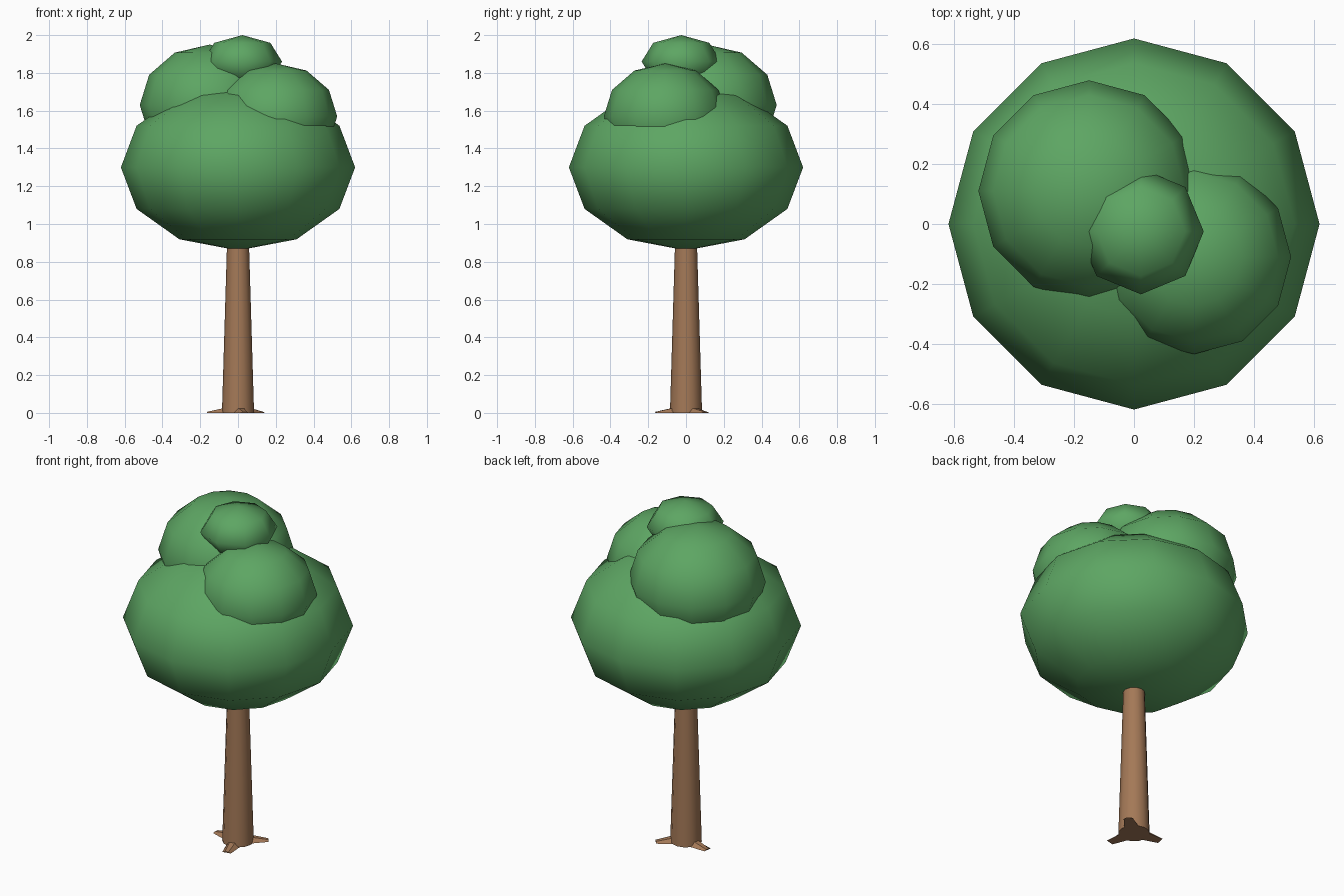
import bpy
import bmesh
from math import radians
from mathutils import Matrix, Vector

cube = bpy.data.objects.get("Cube")
if cube:
    bpy.data.objects.remove(cube, do_unlink=True)


def make_material(name, rgb):
    mat = bpy.data.materials.new(name)
    mat.use_nodes = True
    colour = (*rgb, 1)
    mat.diffuse_color = colour
    mat.node_tree.nodes["Principled BSDF"].inputs["Base Color"].default_value = colour
    return mat


leaf_green = make_material("leaf green", (0.11, 0.38, 0.125))
bark_brown = make_material("bark brown", (0.37, 0.19, 0.095))


def finish(bm, name, mat, smooth):
    bmesh.ops.recalc_face_normals(bm, faces=bm.faces)
    mesh = bpy.data.meshes.new(name)
    for face in bm.faces:
        face.smooth = smooth and len(face.verts) < 5
    bm.to_mesh(mesh)
    bm.free()
    mesh.materials.append(mat)
    obj = bpy.data.objects.new(name, mesh)
    bpy.context.collection.objects.link(obj)
    return obj


def leaf_clump(name, centre, radius, half_height, segments, rings):
    bm = bmesh.new()
    matrix = Matrix.Translation(centre) @ Matrix.Diagonal((radius, radius, half_height, 1))
    bmesh.ops.create_uvsphere(bm, u_segments=segments, v_segments=rings,
                              radius=1, matrix=matrix)
    finish(bm, name, leaf_green, True)


def root(name, angle, length):
    # Low tapered wedge with a narrow top ridge
    bm = bmesh.new()
    turn = Matrix.Rotation(radians(angle), 3, "Z")
    sections = []
    for x, half_width, height in ((0.03, 0.045, 0.035), (length, 0.025, 0.006)):
        profile = ((-half_width, 0), (half_width, 0),
                   (half_width * 0.4, height), (-half_width * 0.4, height))
        sections.append([bm.verts.new(turn @ Vector((x, y, z))) for y, z in profile])
    inner, outer = sections
    bm.faces.new(inner)
    bm.faces.new(outer)
    for i in range(4):
        j = (i + 1) % 4
        bm.faces.new((inner[i], inner[j], outer[j], outer[i]))
    finish(bm, name, bark_brown, False)


# Foliage: one wide crown with three smaller clumps on top
leaf_clump("main_crown", (0, 0, 1.30), 0.62, 0.44, 12, 6)
leaf_clump("back_clump", (-0.15, 0.11, 1.63), 0.37, 0.32, 12, 6)
leaf_clump("front_clump", (0.2, -0.11, 1.57), 0.325, 0.28, 12, 6)
leaf_clump("top_clump", (0.023, -0.025, 1.86), 0.21, 0.14, 8, 4)

# Tapered trunk reaching into the crown
trunk_height = 1.0
bm = bmesh.new()
bmesh.ops.create_cone(bm, cap_ends=True, segments=12, radius1=0.085, radius2=0.055,
                      depth=trunk_height,
                      matrix=Matrix.Translation((0, 0, trunk_height / 2)))
finish(bm, "trunk", bark_brown, True)

# Roots spreading at the base
for name, angle in (("front_root", -77), ("back_left_root", 39), ("right_root", 170)):
    root(name, angle, 0.163)
